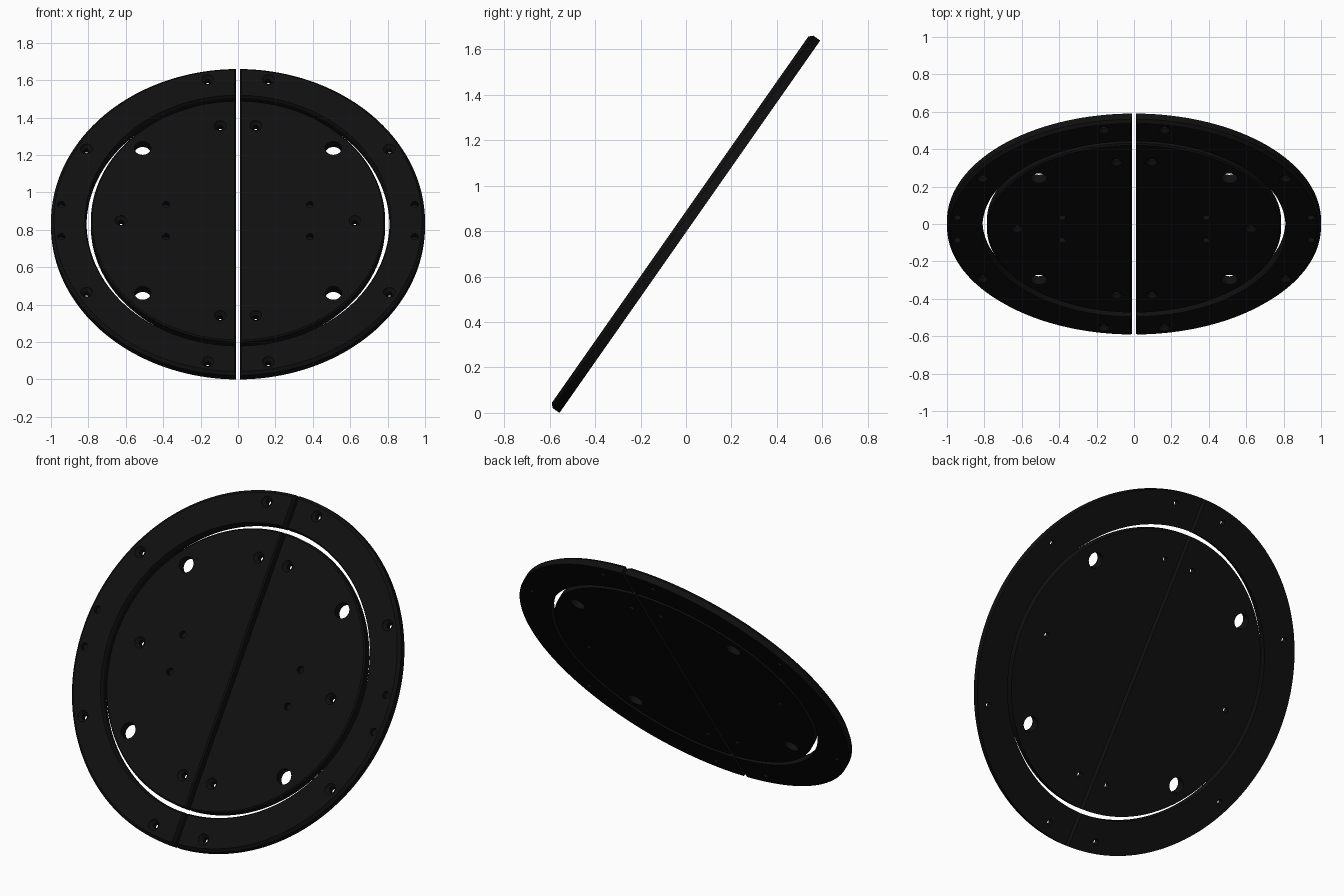
import bpy, bmesh, math
from mathutils import Matrix

if "Cube" in bpy.data.objects:
    bpy.data.objects.remove(bpy.data.objects["Cube"])

T = 0.053                      # plate thickness
TILT = math.radians(55)        # lean of the whole plate
SLIT = 0.01                    # half width of the centre slit
PLACE = Matrix.Translation((0, 0.017, math.sin(TILT))) @ Matrix.Rotation(TILT, 4, 'X')

black = bpy.data.materials.new("matte_black")
black.diffuse_color = (0.005, 0.005, 0.005, 1)
black.use_nodes = True
black.node_tree.nodes["Principled BSDF"].inputs["Base Color"].default_value = black.diffuse_color


def make_object(name, bm):
    bmesh.ops.recalc_face_normals(bm, faces=bm.faces)
    mesh = bpy.data.meshes.new(name)
    bm.to_mesh(mesh)
    bm.free()
    mesh.materials.append(black)
    obj = bpy.data.objects.new(name, mesh)
    bpy.context.collection.objects.link(obj)
    return obj


def stack(bm, loops):
    """Closed solid skinned through loops that have equal point counts."""
    rows = [[bm.verts.new(p) for p in loop] for loop in loops]
    n = len(rows[0])
    for a, b in zip(rows, rows[1:]):
        for i in range(n):
            j = (i + 1) % n
            bm.faces.new((a[i], a[j], b[j], b[i]))
    bm.faces.new(rows[0])
    bm.faces.new(rows[-1])


def arc(r, slit, n=96):
    end = math.acos(slit / r)
    angles = [-end + 2 * end * i / n for i in range(n + 1)]
    return [(r * math.cos(a), r * math.sin(a)) for a in angles]


def half_outline(side, r_out, r_in, slit, z):
    pts = arc(r_out, slit)
    if r_in:
        pts += arc(r_in, slit)[::-1]
    return [(side * x, y, z) for x, y in pts]


def half_plate(name, side, r_out, r_in, bevel):
    """Half disc or half ring with a chamfered front rim."""
    c = 0.008
    bm = bmesh.new()
    stack(bm, [
        half_outline(side, r_out, r_in, SLIT, 0),
        half_outline(side, r_out, r_in, SLIT, T - bevel),
        half_outline(side, r_out - bevel, r_in + c if r_in else 0, SLIT + c, T)])
    return make_object(name, bm)


def hole(bm, x, y, profile, n=32):
    """Turned cutter; profile is (radius, height) pairs."""
    stack(bm, [[(x + r * math.cos(2 * math.pi * i / n),
                 y + r * math.sin(2 * math.pi * i / n), z) for i in range(n)]
               for r, z in profile])


THROUGH = [(0.044, -0.02), (0.044, T + 0.02)]
SCREW = [(0.0145, -0.02), (0.0145, T - 0.02), (0.032, T - 0.002), (0.032, T + 0.02)]
BLIND = [(0.02, T - 0.03), (0.02, T + 0.02)]


def polar(r, deg):
    return r * math.cos(math.radians(deg)), r * math.sin(math.radians(deg))


# Hole positions for one quadrant, repeated above and below
DISC_HOLES = [((0.51, 0.473), THROUGH), ((0.625, 0), SCREW),
              (polar(0.627, 81.3), SCREW), ((0.385, 0.105), BLIND)]
RING_HOLES = [(polar(0.935, 30), SCREW), (polar(0.935, 80), SCREW),
              ((0.945, 0.105), BLIND)]


def drill(obj, side, holes):
    bm = bmesh.new()
    for (x, y), profile in holes:
        for up in ((1, -1) if y else (1,)):
            hole(bm, side * x, up * y, profile)
    cutter = make_object("hole_cutter", bm)
    cutter.hide_render = True
    mod = obj.modifiers.new("holes", 'BOOLEAN')
    mod.operation = 'DIFFERENCE'
    mod.solver = 'EXACT'
    mod.object = cutter
    bpy.ops.object.select_all(action='DESELECT')
    bpy.context.view_layer.objects.active = obj
    obj.select_set(True)
    bpy.ops.object.modifier_apply(modifier="holes")
    bpy.data.objects.remove(cutter)
    bpy.ops.object.shade_smooth_by_angle(angle=math.radians(25))
    obj.matrix_world = PLACE


# Inner disc halves and outer ring halves
for side, label in ((1, "right"), (-1, "left")):
    drill(half_plate("inner_disc_" + label, side, 0.787, 0, 0.008), side, DISC_HOLES)
    drill(half_plate("outer_ring_" + label, side, 1.0, 0.81, 0.016), side, RING_HOLES)
